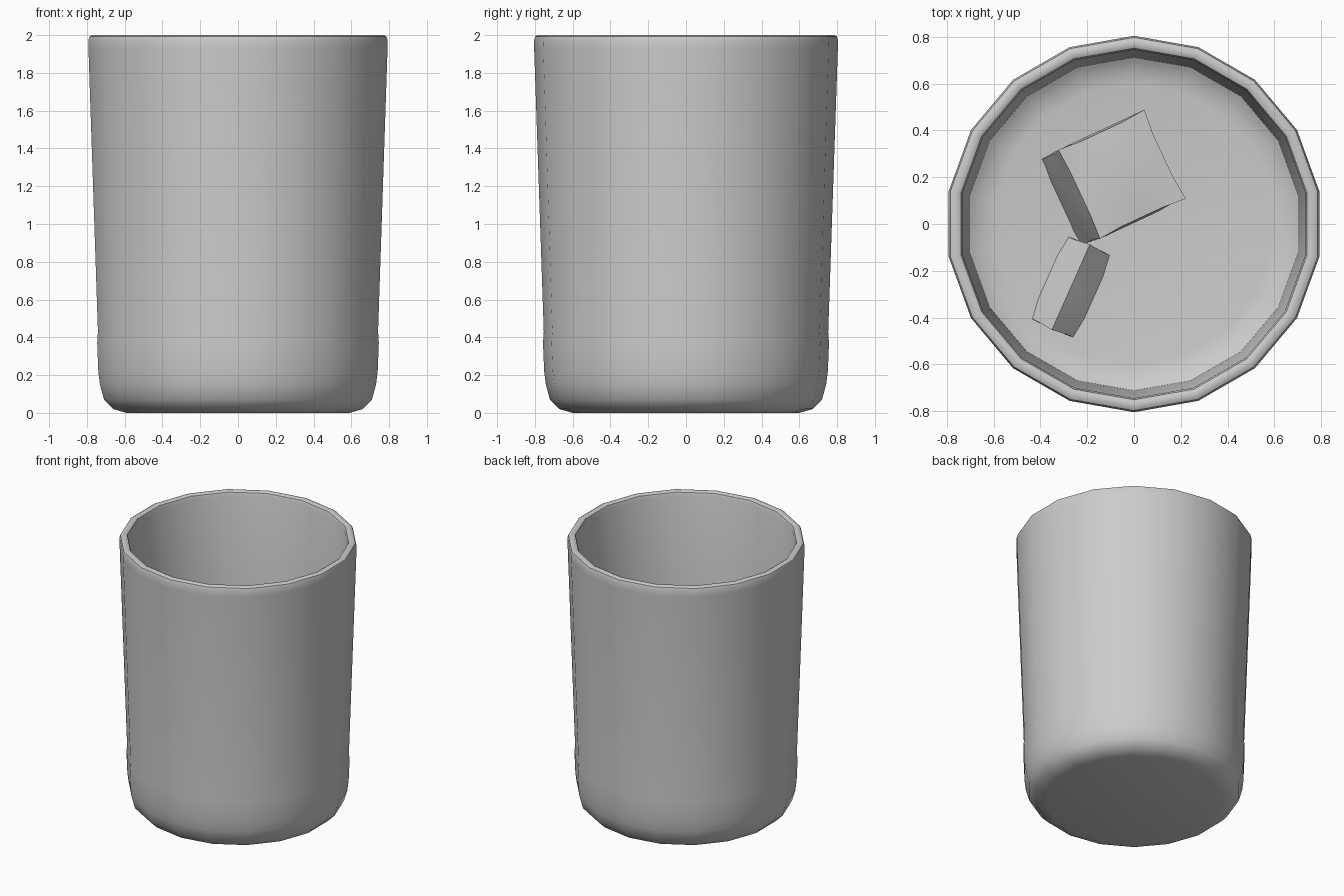
import bpy, bmesh
from math import radians, sin, cos, pi

if "Cube" in bpy.data.objects:
    bpy.data.objects.remove(bpy.data.objects["Cube"])

SIDES = 18
LEVEL = 0.95  # liquid surface height


def finish(bm, name, angle=40):
    bmesh.ops.recalc_face_normals(bm, faces=bm.faces)
    mesh = bpy.data.meshes.new(name)
    bm.to_mesh(mesh)
    bm.free()
    obj = bpy.data.objects.new(name, mesh)
    bpy.context.collection.objects.link(obj)
    bpy.ops.object.select_all(action='DESELECT')
    obj.select_set(True)
    bpy.context.view_layer.objects.active = obj
    bpy.ops.object.shade_smooth_by_angle(angle=radians(angle))
    return obj


def lathe(name, profile):
    """Revolve (radius, z) points; both ends are capped with flat discs."""
    bm = bmesh.new()
    rings = []
    for r, z in profile:
        rings.append([bm.verts.new((r * cos(pi / 2 + 2 * pi * i / SIDES),
                                    r * sin(pi / 2 + 2 * pi * i / SIDES), z))
                      for i in range(SIDES)])
    for a, b in zip(rings, rings[1:]):
        for i in range(SIDES):
            j = (i + 1) % SIDES
            bm.faces.new((a[i], a[j], b[j], b[i]))
    bm.faces.new(rings[0])
    bm.faces.new(rings[-1])
    return finish(bm, name)


def ice(name, size, location, rotation):
    """Softly bevelled cube with slightly melted, hollow sides."""
    bm = bmesh.new()
    bmesh.ops.create_cube(bm, size=1)
    bmesh.ops.subdivide_edges(bm, edges=bm.edges[:], cuts=3, use_grid_fill=True)
    for v in bm.verts:
        edge_mid = sum(abs(c) < 0.3 for c in v.co) == 1
        v.co *= 0.96 if edge_mid else 1.0
        v.co.x *= size[0]
        v.co.y *= size[1]
        v.co.z *= size[2]
    obj = finish(bm, name, 50)
    obj.location = location
    obj.rotation_euler = [radians(a) for a in rotation]


# Tumbler: outer wall, rounded rim, inner wall
lathe("glass", [
    (0.60, 0.0), (0.67, 0.02), (0.72, 0.07), (0.742, 0.15), (0.751, 0.22),
    (0.757, 0.37), (0.753, 0.43), (0.804, 1.93), (0.805, 1.97),
    (0.798, 1.993), (0.785, 2.0), (0.765, 2.0), (0.752, 1.993), (0.745, 1.97),
    (0.694, 0.43), (0.697, 0.37), (0.69, 0.22), (0.66, 0.11), (0.58, 0.07)])

# Liquid with a raised meniscus where it meets the wall
lathe("liquid", [
    (0.58, 0.08), (0.67, 0.14), (0.70, 0.43), (0.716, LEVEL + 0.04),
    (0.700, LEVEL + 0.03), (0.665, LEVEL + 0.01), (0.60, LEVEL)])

# Floating ice
ice("ice_cube_large", (0.42, 0.42, 0.42), (-0.10, 0.19, LEVEL + 0.07), (0, 15, 25))
ice("ice_cube_small", (0.40, 0.42, 0.42), (-0.27, -0.27, LEVEL - 0.19), (45, 0, 66))
